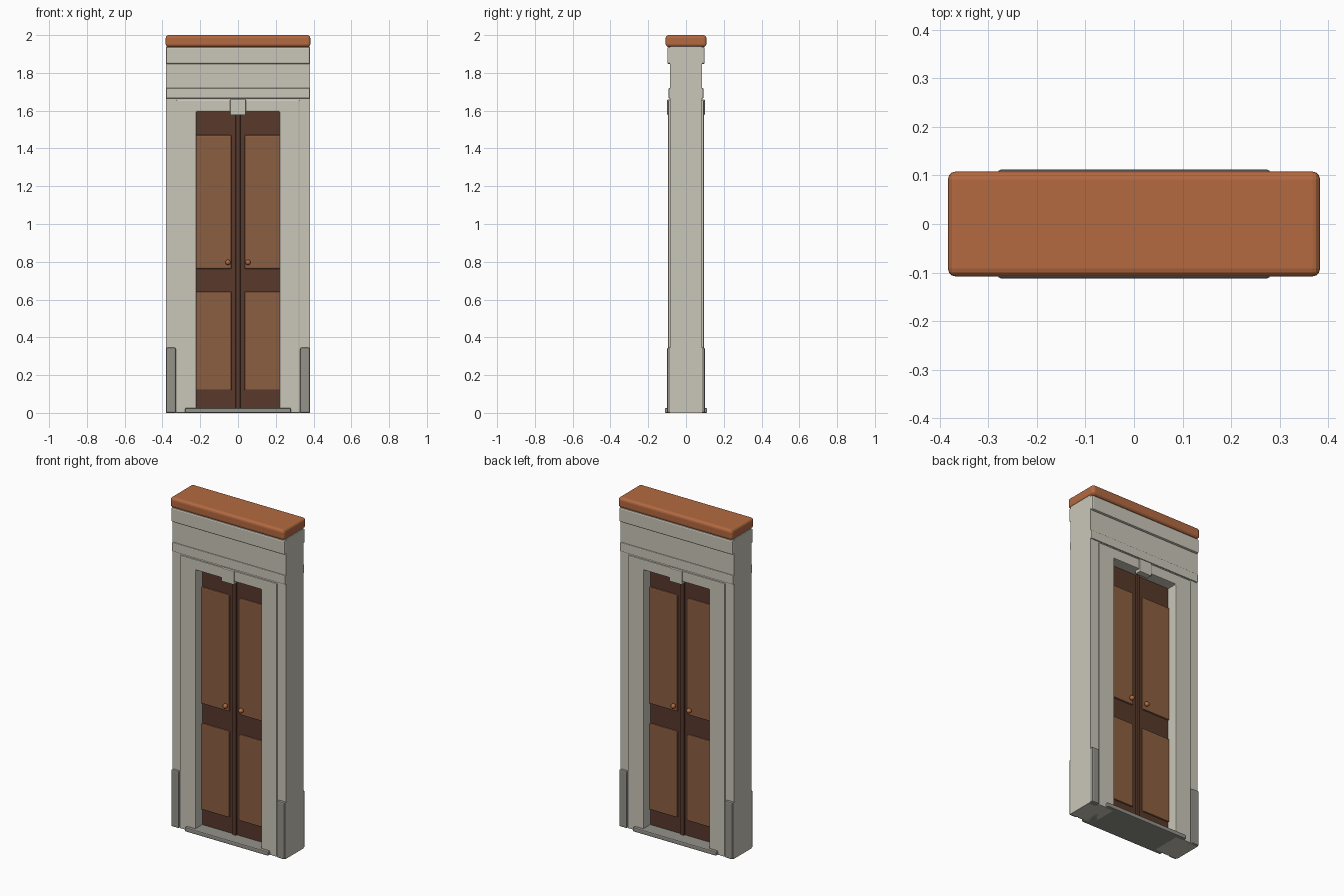
import bpy
import bmesh

cube = bpy.data.objects.get("Cube")
if cube:
    bpy.data.objects.remove(cube, do_unlink=True)


def linear(c):
    c /= 255
    return c / 12.92 if c <= 0.04045 else ((c + 0.055) / 1.055) ** 2.4


def material(name, *rgb):
    mat = bpy.data.materials.new(name)
    colour = (*[linear(c) for c in rgb], 1)
    mat.use_nodes = True
    mat.diffuse_color = colour
    bsdf = mat.node_tree.nodes["Principled BSDF"]
    bsdf.inputs["Base Color"].default_value = colour
    bsdf.inputs["Roughness"].default_value = 0.8
    return mat


plaster = material("pale plaster", 202, 198, 185)
stone = material("grey stone", 148, 146, 138)
terracotta = material("terracotta", 180, 106, 65)
dark_wood = material("dark wood", 88, 57, 43)
panel_wood = material("panel wood", 140, 95, 65)


def finish(name, bm, mat, bevel=0, segments=2):
    bmesh.ops.recalc_face_normals(bm, faces=bm.faces)
    mesh = bpy.data.meshes.new(name)
    bm.to_mesh(mesh)
    bm.free()
    mesh.materials.append(mat)
    obj = bpy.data.objects.new(name, mesh)
    bpy.context.collection.objects.link(obj)
    if bevel:
        mod = obj.modifiers.new("Soft edges", "BEVEL")
        mod.width = bevel
        mod.segments = segments
    return obj


def slab(name, profile, y0, y1, mat, bevel=0, segments=2):
    """Extrude an x-z outline from y0 to y1."""
    bm = bmesh.new()
    face = bm.faces.new([bm.verts.new((x, y0, z)) for x, z in profile])
    ext = bmesh.ops.extrude_face_region(bm, geom=[face])
    verts = [v for v in ext["geom"] if isinstance(v, bmesh.types.BMVert)]
    bmesh.ops.translate(bm, verts=verts, vec=(0, y1 - y0, 0))
    return finish(name, bm, mat, bevel, segments)


def box(name, x0, x1, y0, y1, z0, z1, mat, bevel=0, segments=2):
    outline = [(x0, z0), (x1, z0), (x1, z1), (x0, z1)]
    return slab(name, outline, y0, y1, mat, bevel, segments)


def arch(half, top, inner, inner_top):
    """Outline of a doorway surround, open at the floor."""
    right = [(inner, inner_top), (inner, 0), (half, 0), (half, top)]
    return right + [(-x, z) for x, z in reversed(right)]


# Wall, door casing and mouldings
W = 0.381
slab("wall", arch(W, 1.94, 0.225, 1.61), -0.085, 0.085, plaster)
slab("door_casing", arch(0.326, 1.657, 0.22, 1.595), -0.094, 0.094, plaster, 0.005)
box("lower_moulding", -W, W, -0.092, 0.092, 1.665, 1.72, plaster, 0.005)
box("upper_moulding", -W, W, -0.099, 0.099, 1.847, 1.936, plaster, 0.008)
box("cap", -0.383, 0.383, -0.108, 0.108, 1.937, 2.0, terracotta, 0.016, 3)
box("threshold", -0.28, 0.28, -0.112, 0.112, 0, 0.026, stone, 0.006)

# Double door: rails, centre strip and raised panels
box("door_rails", -0.223, 0.223, -0.028, 0.028, 0.005, 1.6, dark_wood)
box("centre_strip", -0.012, 0.012, -0.038, 0.038, 0.005, 1.6, dark_wood, 0.003)
for side, s in (("left", 1), ("right", -1)):
    x0, x1 = sorted((s * 0.034, s * 0.235))
    for level, z0, z1 in (("lower", 0.12, 0.643), ("upper", 0.763, 1.47)):
        box(f"{side}_{level}_panel", x0, x1, -0.037, 0.037, z0, z1, panel_wood, 0.006)

# Details repeated on both faces
for face, f in (("front", -1), ("back", 1)):
    y0, y1 = sorted((f * 0.06, f * 0.1))
    box(f"{face}_keystone", -0.042, 0.042, y0, y1, 1.577, 1.659, plaster, 0.004)
    for side, s in (("left", 1), ("right", -1)):
        x0, x1 = sorted((s * 0.329, s * 0.3805))
        box(f"{face}_{side}_plinth", x0, x1, y0, y1, 0, 0.345, stone, 0.007)
        bm = bmesh.new()
        bmesh.ops.create_uvsphere(bm, u_segments=16, v_segments=10, radius=0.014)
        bmesh.ops.translate(bm, verts=bm.verts, vec=(s * 0.053, f * 0.047, 0.797))
        knob = finish(f"{face}_{side}_knob", bm, terracotta)
        knob.data.shade_smooth()
